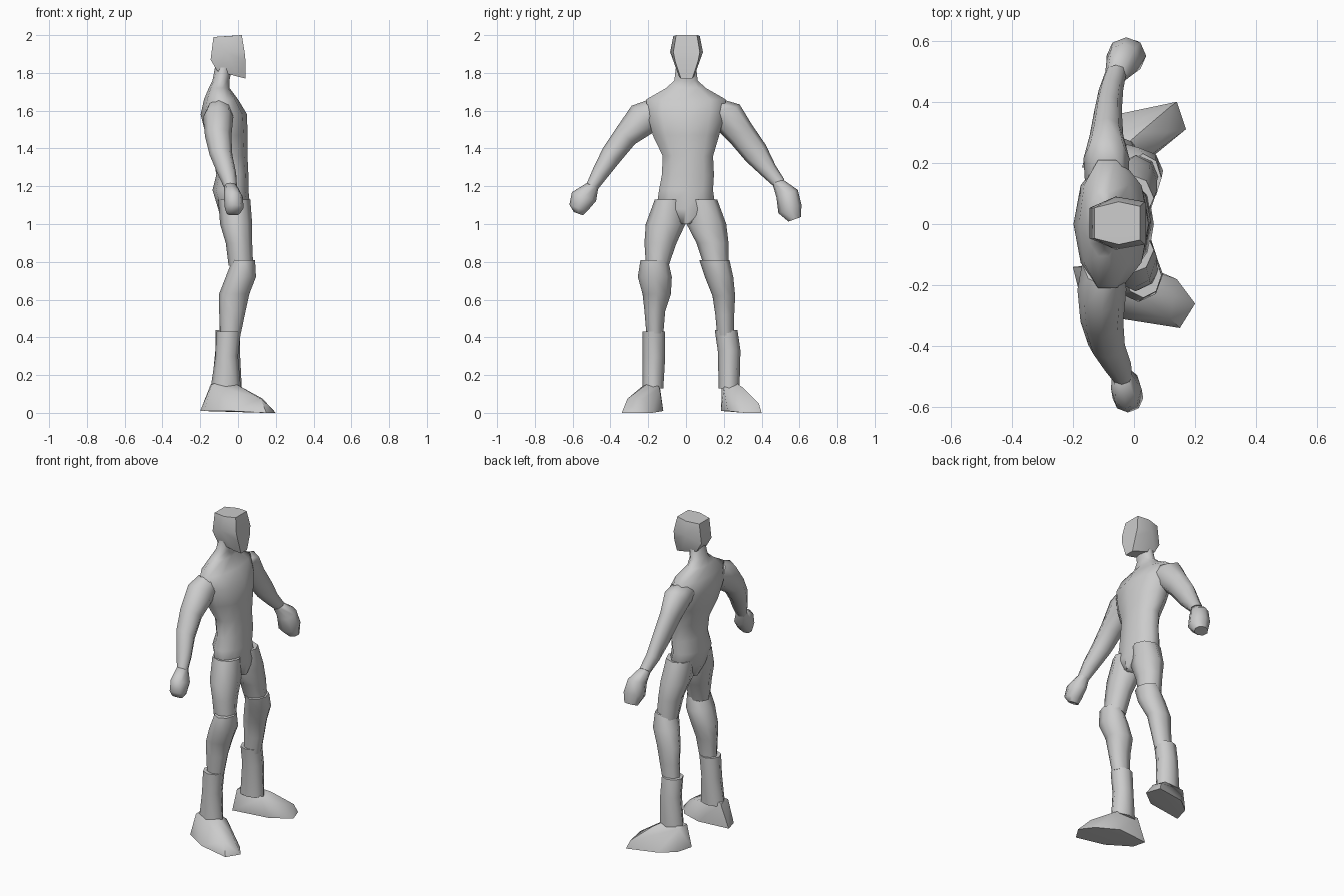
import bpy, bmesh, math


def finish(bm, name, angle):
    bmesh.ops.recalc_face_normals(bm, faces=bm.faces)
    me = bpy.data.meshes.new(name)
    bm.to_mesh(me)
    bm.free()
    ob = bpy.data.objects.new(name, me)
    bpy.context.collection.objects.link(ob)
    bpy.ops.object.select_all(action='DESELECT')
    ob.select_set(True)
    bpy.context.view_layer.objects.active = ob
    bpy.ops.object.shade_smooth_by_angle(angle=math.radians(angle))
    return ob


def loft(name, rings, tilt=0, sides=8, angle=60):
    """Skin rings of (x, y, z, half depth, half width); tilt turns them about x."""
    bm = bmesh.new()
    t = math.radians(tilt)
    loops = []
    for x, y, z, a, b in rings:
        loop = []
        for i in range(sides):
            u = 2 * math.pi * i / sides
            c, s = a * math.cos(u), b * math.sin(u)
            loop.append(bm.verts.new((x + c, y + s * math.cos(t), z + s * math.sin(t))))
        loops.append(loop)
    for lo, hi in zip(loops, loops[1:]):
        for i in range(sides):
            j = (i + 1) % sides
            bm.faces.new((lo[i], lo[j], hi[j], hi[i]))
    bm.faces.new(loops[0])
    bm.faces.new(loops[-1])
    return finish(bm, name, angle)


def hull(name, points, angle=45):
    bm = bmesh.new()
    for p in points:
        bm.verts.new(p)
    res = bmesh.ops.convex_hull(bm, input=bm.verts)
    junk = list({v for v in res['geom_interior'] if isinstance(v, bmesh.types.BMVert)})
    bmesh.ops.delete(bm, geom=junk, context='VERTS')
    return finish(bm, name, angle)


# Torso with neck, facing +x
loft("torso", [
    (-0.01, 0, 1.00, 0.07, 0.03), (-0.02, 0, 1.08, 0.085, 0.165),
    (-0.04, 0, 1.18, 0.095, 0.15), (-0.03, 0.01, 1.26, 0.085, 0.145),
    (-0.04, 0.01, 1.36, 0.09, 0.14), (-0.06, 0, 1.47, 0.11, 0.185),
    (-0.075, 0, 1.58, 0.123, 0.215), (-0.09, 0, 1.66, 0.09, 0.22),
    (-0.10, 0, 1.72, 0.055, 0.11), (-0.09, 0, 1.76, 0.045, 0.065),
    (-0.075, 0, 1.84, 0.045, 0.055)], sides=10)

# Head with narrow jaw and flat crown
half_head = [(0.02, 0.055, 2), (-0.13, 0.05, 1.99), (-0.05, 0.07, 1.995),
             (0.035, 0.07, 1.91), (0.04, 0.06, 1.86), (-0.06, 0.087, 1.91),
             (-0.145, 0.05, 1.87), (0.04, 0.03, 1.77), (0, 0.04, 1.78),
             (-0.11, 0.05, 1.81)]
hull("head", [(x, s * y + 0.003, z) for x, y, z in half_head for s in (1, -1)])

# Arms
loft("right_arm", [
    (-0.10, -0.13, 1.60, 0.07, 0.09), (-0.105, -0.215, 1.565, 0.08, 0.095),
    (-0.105, -0.32, 1.465, 0.07, 0.065), (-0.09, -0.395, 1.365, 0.06, 0.058),
    (-0.06, -0.455, 1.27, 0.05, 0.045), (-0.04, -0.50, 1.195, 0.035, 0.033)], tilt=140)
loft("right_hand", [
    (-0.04, -0.495, 1.205, 0.033, 0.033), (-0.025, -0.54, 1.145, 0.05, 0.068),
    (-0.02, -0.57, 1.085, 0.05, 0.05), (-0.025, -0.57, 1.055, 0.035, 0.025)], tilt=160)
loft("left_arm", [
    (-0.09, 0.13, 1.60, 0.07, 0.09), (-0.09, 0.215, 1.575, 0.075, 0.09),
    (-0.09, 0.29, 1.48, 0.055, 0.075), (-0.085, 0.37, 1.375, 0.045, 0.068),
    (-0.075, 0.44, 1.28, 0.04, 0.045), (-0.06, 0.495, 1.215, 0.035, 0.033)], tilt=40)
loft("left_hand", [
    (-0.06, 0.485, 1.225, 0.035, 0.03), (-0.035, 0.535, 1.16, 0.055, 0.06),
    (-0.025, 0.55, 1.08, 0.065, 0.065), (-0.02, 0.575, 1.025, 0.045, 0.035)], tilt=20)

# Legs: thigh, knee with calf, boot shaft
loft("right_thigh", [
    (-0.02, -0.085, 1.13, 0.085, 0.08), (-0.01, -0.108, 1.00, 0.085, 0.105),
    (0.005, -0.135, 0.90, 0.07, 0.085), (0.015, -0.152, 0.78, 0.065, 0.06)])
loft("right_calf", [
    (0.03, -0.168, 0.81, 0.06, 0.073), (0.015, -0.165, 0.72, 0.08, 0.09),
    (-0.02, -0.155, 0.63, 0.08, 0.075), (-0.03, -0.165, 0.54, 0.07, 0.055),
    (-0.04, -0.165, 0.42, 0.055, 0.045)])
loft("right_boot_shaft", [
    (-0.05, -0.17, 0.43, 0.065, 0.06), (-0.06, -0.17, 0.30, 0.06, 0.06),
    (-0.065, -0.175, 0.13, 0.08, 0.055)])
loft("left_thigh", [
    (-0.02, 0.085, 1.13, 0.085, 0.08), (-0.01, 0.108, 1.00, 0.085, 0.105),
    (0.005, 0.14, 0.90, 0.07, 0.085), (0.015, 0.16, 0.78, 0.065, 0.065)])
loft("left_calf", [
    (0.03, 0.15, 0.81, 0.06, 0.08), (0.015, 0.175, 0.72, 0.08, 0.075),
    (-0.02, 0.20, 0.62, 0.075, 0.06), (-0.03, 0.205, 0.52, 0.065, 0.05),
    (-0.045, 0.21, 0.41, 0.055, 0.045)])
loft("left_boot_shaft", [
    (-0.055, 0.212, 0.44, 0.065, 0.06), (-0.055, 0.228, 0.33, 0.065, 0.06),
    (-0.06, 0.228, 0.13, 0.08, 0.055)])

# Feet, toes turned outwards
hull("right_foot", [
    (-0.20, -0.14, 0.01), (-0.18, -0.22, 0.01), (-0.04, -0.31, 0.01),
    (0.15, -0.34, 0), (0.20, -0.26, 0), (0.14, -0.18, 0), (0, -0.12, 0.01),
    (0.12, -0.31, 0.075), (0.13, -0.23, 0.075), (0.02, -0.23, 0.135),
    (0.02, -0.14, 0.13), (-0.14, -0.22, 0.15), (-0.145, -0.14, 0.15), (-0.06, -0.17, 0.18)])
hull("left_foot", [
    (-0.17, 0.185, 0.01), (-0.14, 0.29, 0.01), (-0.05, 0.36, 0.01),
    (0.14, 0.40, 0), (0.17, 0.31, 0), (0.06, 0.22, 0.01),
    (0.12, 0.385, 0.05), (0.11, 0.30, 0.08), (0.02, 0.30, 0.135),
    (0.02, 0.20, 0.13), (-0.14, 0.27, 0.15), (-0.14, 0.19, 0.15), (-0.06, 0.23, 0.18)])
